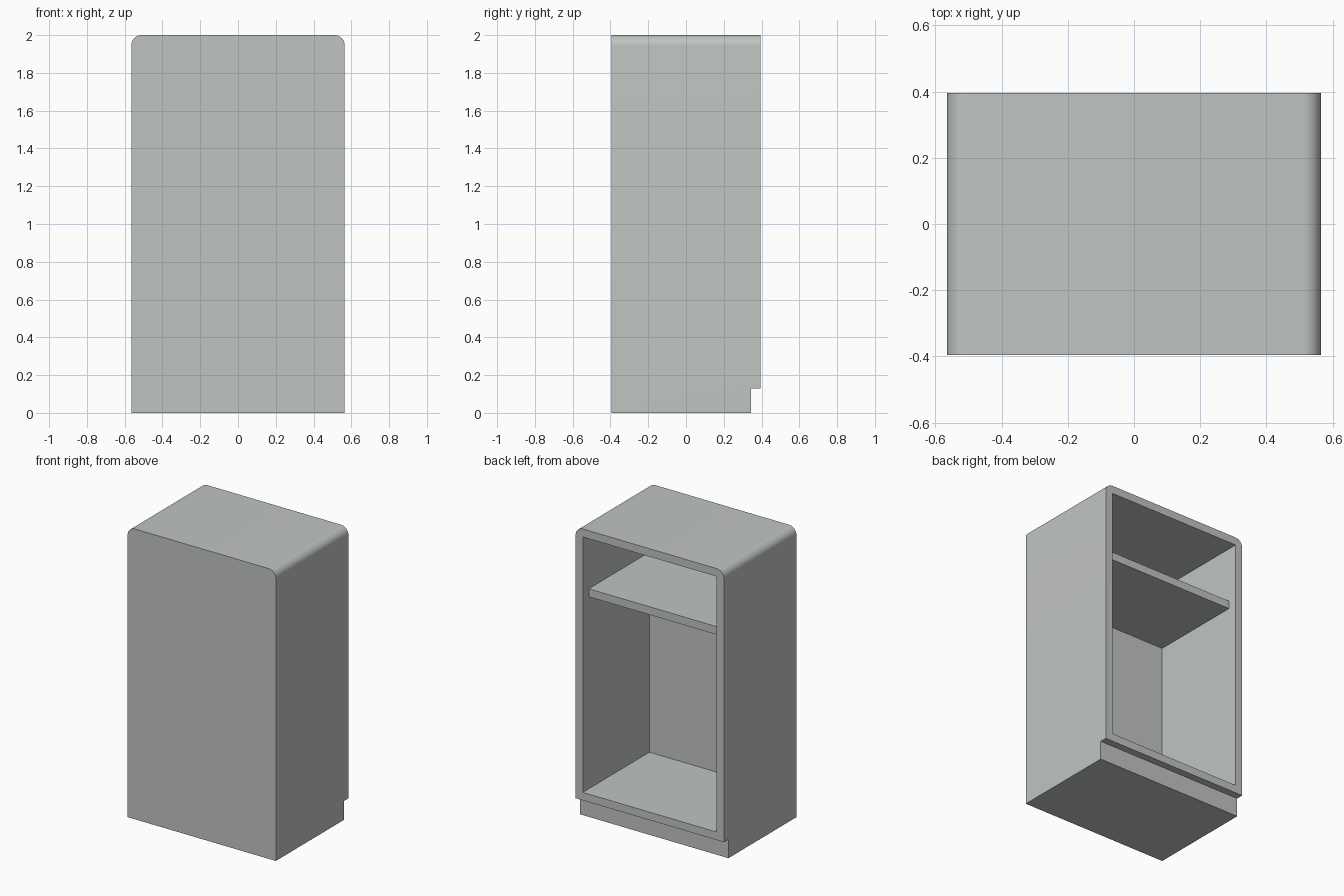
import bpy
import bmesh
from math import radians

default = bpy.data.objects.get("Cube")
if default:
    bpy.data.objects.remove(default, do_unlink=True)

# Overall sizes
HALF_W, HALF_D, HEIGHT = 0.565, 0.395, 2.0
WALL = 0.055            # side, top and floor thickness
PANEL = 0.065           # closed front panel, also the shelf setback
KICK_H, KICK_D = 0.13, 0.05
RADIUS = 0.055

grey = bpy.data.materials.new("warm_grey")
grey.use_nodes = True
colour = (0.53, 0.56, 0.53, 1)
grey.diffuse_color = colour
grey.node_tree.nodes["Principled BSDF"].inputs["Base Color"].default_value = colour


def add_object(name, bm):
    bmesh.ops.recalc_face_normals(bm, faces=bm.faces)
    mesh = bpy.data.meshes.new(name)
    bm.to_mesh(mesh)
    bm.free()
    mesh.materials.append(grey)
    obj = bpy.data.objects.new(name, mesh)
    bpy.context.collection.objects.link(obj)
    return obj


def extrude_side_profile(profile, half_width):
    """Sweep a (y, z) outline across the width."""
    bm = bmesh.new()
    face = bm.faces.new([bm.verts.new((-half_width, y, z)) for y, z in profile])
    swept = bmesh.ops.extrude_face_region(bm, geom=[face])["geom"]
    bmesh.ops.translate(bm, vec=(2 * half_width, 0, 0),
                        verts=[g for g in swept if isinstance(g, bmesh.types.BMVert)])
    return bm


def box_profile(y0, y1, z0, z1):
    return [(y0, z0), (y1, z0), (y1, z1), (y0, z1)]


# Cabinet body with recessed toe kick and rounded upper side edges
bm = extrude_side_profile([
    (-HALF_D, 0), (HALF_D - KICK_D, 0), (HALF_D - KICK_D, KICK_H),
    (HALF_D, KICK_H), (HALF_D, HEIGHT), (-HALF_D, HEIGHT)], HALF_W)
top_edges = [e for e in bm.edges
             if all(v.co.z > HEIGHT - 0.01 for v in e.verts)
             and abs(e.verts[0].co.x - e.verts[1].co.x) < 0.01]
bmesh.ops.bevel(bm, geom=top_edges, offset=RADIUS, segments=10,
                profile=0.5, affect='EDGES')
body = add_object("cabinet_body", bm)

# Open compartment cut out of the body
inner_half = HALF_W - WALL
inner_front = -HALF_D + PANEL
cutter = add_object("compartment_cutter", extrude_side_profile(
    box_profile(inner_front, HALF_D + 0.1, KICK_H + WALL, HEIGHT - WALL), inner_half))
cutter.hide_render = True
cut = body.modifiers.new("compartment", 'BOOLEAN')
cut.object = cutter
cut.operation = 'DIFFERENCE'
cut.solver = 'EXACT'

bpy.ops.object.select_all(action='DESELECT')
body.select_set(True)
bpy.context.view_layer.objects.active = body
bpy.ops.object.modifier_apply(modifier=cut.name)
bpy.data.objects.remove(cutter, do_unlink=True)
bpy.ops.object.shade_smooth_by_angle(angle=radians(30))

# Upper shelf, set back from the opening
SHELF_TOP = 1.563
add_object("shelf", extrude_side_profile(
    box_profile(inner_front, HALF_D - PANEL, SHELF_TOP - WALL, SHELF_TOP), inner_half))
